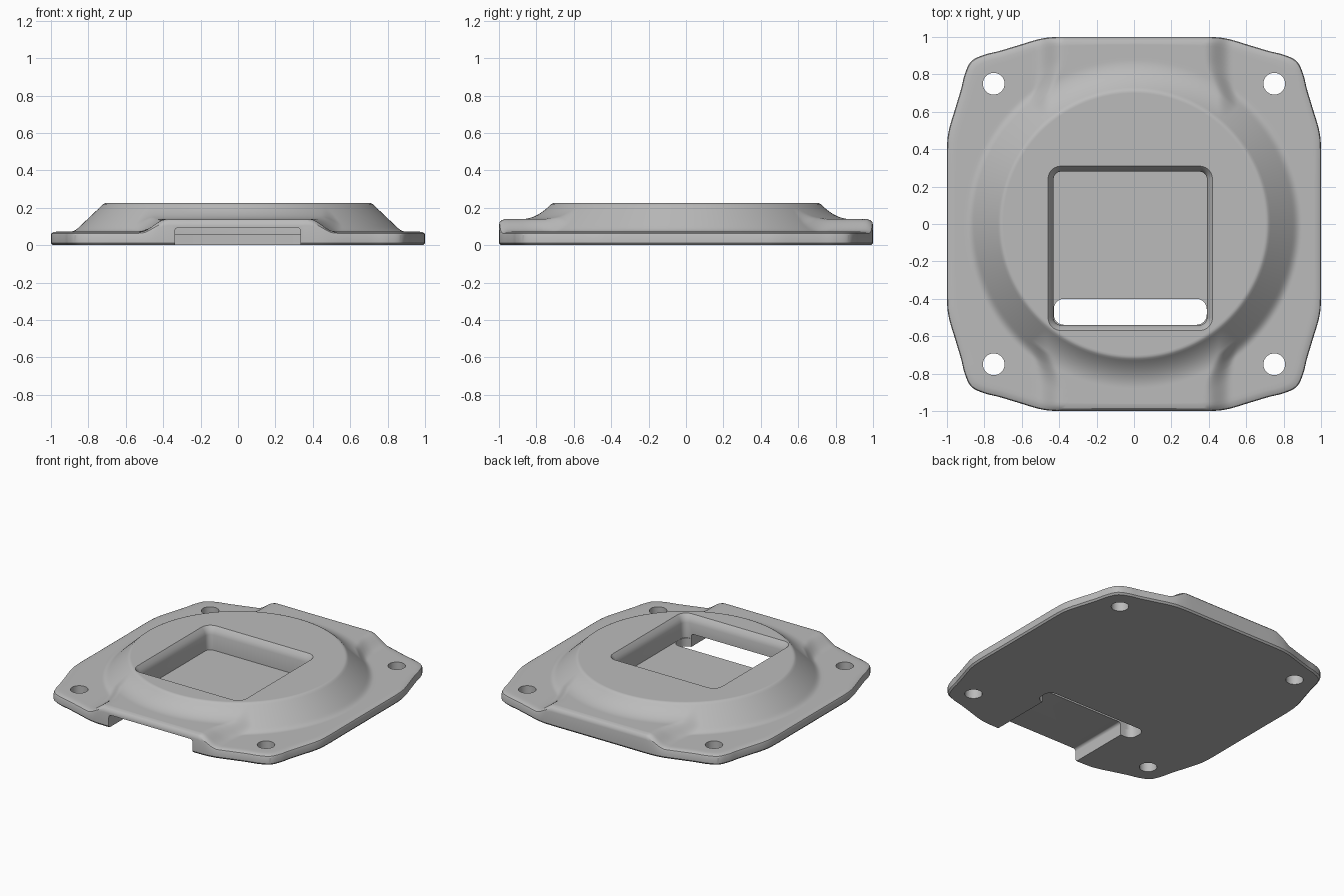
import bpy, bmesh, math
from mathutils import Vector

if "Cube" in bpy.data.objects:
    bpy.data.objects.remove(bpy.data.objects["Cube"])

PLATE, RIDGE, TOP = 0.073, 0.14, 0.225


def add_object(name, bm):
    bmesh.ops.recalc_face_normals(bm, faces=bm.faces[:])
    mesh = bpy.data.meshes.new(name)
    bm.to_mesh(mesh)
    bm.free()
    obj = bpy.data.objects.new(name, mesh)
    bpy.context.collection.objects.link(obj)
    return obj


def loft(name, rings):
    """Closed solid skinned over rings of equal length."""
    bm = bmesh.new()
    loops = [[bm.verts.new(p) for p in ring] for ring in rings]
    for a, b in zip(loops, loops[1:]):
        for i in range(len(a)):
            j = (i + 1) % len(a)
            bm.faces.new((a[i], a[j], b[j], b[i]))
    bm.faces.new(loops[0])
    bm.faces.new(loops[-1])
    return add_object(name, bm)


def spline(points, steps):
    """Closed smooth curve through the points."""
    out, n = [], len(points)
    for i in range(n):
        a, b, c, d = (points[(i + k) % n] for k in (-1, 0, 1, 2))
        for s in range(steps):
            t = s / steps
            out.append(0.5 * (2 * b + (c - a) * t + (2 * a - 5 * b + 4 * c - d) * t * t
                              + (3 * b - a - 3 * c + d) * t ** 3))
    return out


def smoothstep(lo, hi, v):
    t = min(1, max(0, (v - lo) / (hi - lo)))
    return t * t * (3 - 2 * t)


def height(x, y):
    """Flat plate, raised ridge along y and filleted conical dome."""
    r = math.hypot(x, y)
    flare = 0.07 * min(1, max(0, (0.98 - r) / 0.15)) ** 2
    ridge = 1 - smoothstep(0.38 + flare, 0.52 + flare, abs(x))
    base = PLATE + (RIDGE - PLATE) * ridge
    cone = TOP - (r - 0.715) * 0.95
    k = 0.02 + 0.05 * ridge
    blend = max(0, k - abs(base - cone)) / k
    return min(TOP, max(base, cone) + blend * blend * k / 4)


# Plate outline: one eighth, mirrored and turned
eighth = [(1, 0), (1, 0.2), (1, 0.4), (0.99, 0.5), (0.955, 0.62),
          (0.925, 0.72), (0.905, 0.8), (0.87, 0.87)]
quarter = eighth + [(y, x) for x, y in eighth[-2:0:-1]]
control = []
for turn in range(4):
    control += [Vector(p) for p in quarter]
    quarter = [(-y, x) for x, y in quarter]
outline = spline(control, 7)

# Body: bottom, rim, then rings running in to the flat top
rings = [[(p.x * s, p.y * s, z) for p in outline] for s, z in ((0.99, 0), (1, 0.012))]
for scale, drop in ((1, 0.035), (0.996, 0.018), (0.985, 0.006), (0.965, 0)):
    ring = []
    for p in outline:
        q = p * scale
        h = height(q.x, q.y)
        ring.append((q.x, q.y, h - drop * (0.5 + 0.5 * smoothstep(PLATE, RIDGE, h))))
    rings.append(ring)
for step in range(7, -1, -1):
    ring = []
    for p in outline:
        q = (p.normalized() * 0.92).lerp(p * 0.965, step / 8)
        ring.append((q.x, q.y, height(q.x, q.y)))
    rings.append(ring)
for step in range(1, 24):
    r = 0.92 - step * 0.01
    dirs = [p.normalized() * r for p in outline]
    rings.append([(q.x, q.y, height(q.x, q.y)) for q in dirs])
body = loft("mounting_plate", rings)


def rounded_rect(x0, x1, y0, y1, radius, grow=0, z=0, seg=6):
    pts = []
    corners = ((x1, y1, -1, -1), (x0, y1, 1, -1), (x0, y0, 1, 1), (x1, y0, -1, 1))
    for i, (cx, cy, sx, sy) in enumerate(corners):
        for s in range(seg + 1):
            a = (i + s / seg) * math.pi / 2
            pts.append((cx + sx * radius + (radius + grow) * math.cos(a),
                        cy + sy * radius + (radius + grow) * math.sin(a), z))
    return pts


def cut(cutter):
    """Subtract the cutter from the body and discard it."""
    cutter.hide_render = True
    mod = body.modifiers.new("cut", 'BOOLEAN')
    mod.operation, mod.solver, mod.object = 'DIFFERENCE', 'EXACT', cutter
    graph = bpy.context.evaluated_depsgraph_get()
    mesh = bpy.data.meshes.new_from_object(body.evaluated_get(graph))
    body.modifiers.clear()
    body.data = mesh
    bpy.data.objects.remove(cutter)


# Square pocket with a softened rim
pocket = (-0.43, 0.39, -0.54, 0.28)
cut(loft("pocket_cutter", [rounded_rect(*pocket, 0.04, g, z) for g, z in
                           ((0, 0.06), (0, 0.17), (0.01, 0.2), (0.03, 0.225), (0.058, 0.26))]))

# Through slot along the front of the pocket
cut(loft("slot_cutter", [rounded_rect(-0.429, 0.389, -0.539, -0.4, 0.055, 0, z)
                         for z in (-0.1, 0.12)]))

# Open channel under the front edge, rounded along its ceiling
profile = rounded_rect(-0.338, 0.335, -0.1, 0.095, 0.02)
cut(loft("channel_cutter", [[(x, y, z) for x, z, _ in profile] for y in (-1.2, -0.45)]))

# Corner screw holes
for sx in (-1, 1):
    for sy in (-1, 1):
        circle = [(sx * 0.75 + 0.058 * math.cos(i * math.tau / 32),
                   sy * 0.75 + 0.058 * math.sin(i * math.tau / 32)) for i in range(32)]
        cut(loft("hole_cutter", [[(x, y, z) for x, y in circle] for z in (-0.1, 0.3)]))

# Material and shading
grey = bpy.data.materials.new("plain_grey")
grey.use_nodes = True
colour = (0.5, 0.5, 0.5, 1)
grey.diffuse_color = colour
grey.node_tree.nodes["Principled BSDF"].inputs["Base Color"].default_value = colour
body.data.materials.clear()
body.data.materials.append(grey)
bpy.ops.object.select_all(action='DESELECT')
body.select_set(True)
bpy.context.view_layer.objects.active = body
bpy.ops.object.shade_smooth_by_angle(angle=math.radians(30))
